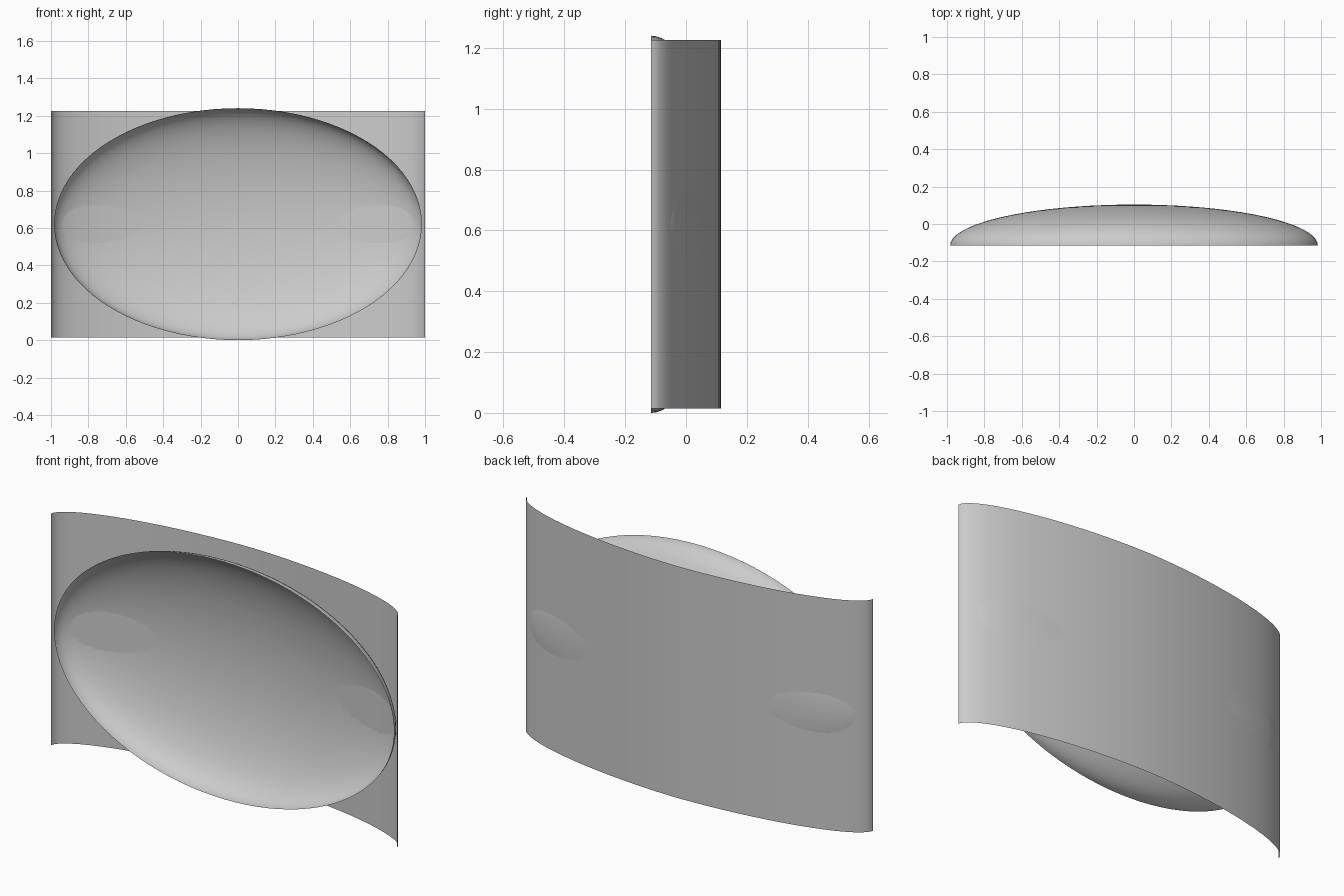
import bpy, bmesh, math

if "Cube" in bpy.data.objects:
    bpy.data.objects.remove(bpy.data.objects["Cube"])

grey = bpy.data.materials.new("plain grey")
grey.diffuse_color = (0.6, 0.6, 0.6, 1)
grey.use_nodes = True
grey.node_tree.nodes["Principled BSDF"].inputs["Base Color"].default_value = grey.diffuse_color

FRONT = -0.115      # plane of the rim and the panel ends
MID_Z = 0.62


def finish(name, bm, angle):
    bmesh.ops.recalc_face_normals(bm, faces=bm.faces)
    # open shells: make the convex back (+y) the outside
    if sum(f.normal.y * f.calc_area() for f in bm.faces) < 0:
        bmesh.ops.reverse_faces(bm, faces=bm.faces)
    mesh = bpy.data.meshes.new(name)
    bm.to_mesh(mesh)
    bm.free()
    mesh.materials.append(grey)
    ob = bpy.data.objects.new(name, mesh)
    bpy.context.collection.objects.link(ob)
    bpy.context.view_layer.objects.active = ob
    ob.select_set(True)
    bpy.ops.object.shade_smooth_by_angle(angle=math.radians(angle))
    ob.select_set(False)


# curved back panel: thin upright sheet bent along a flattened arc
bm = bmesh.new()
steps, power = 36, 2 / 1.77
previous = None
for i in range(steps + 1):
    a = math.pi * i / steps
    c, s = math.cos(a), max(0.0, math.sin(a))
    x = math.copysign(abs(c) ** power, c)
    y = FRONT + 0.23 * s ** power
    pair = [bm.verts.new((x, y, z)) for z in (0.015, 1.226)]
    if previous:
        bm.faces.new((previous[0], pair[0], pair[1], previous[1]))
    previous = pair
finish("curved_panel", bm, 40)

# oval dish: half an ellipsoid, open to the front
bm = bmesh.new()
around, rings = 96, 20
loops = []
for j in range(rings):
    b = math.pi / 2 * j / rings
    r, y = math.cos(b), FRONT + 0.219 * math.sin(b)
    loops.append([bm.verts.new((0.983 * r * math.cos(t), y, MID_Z + 0.62 * r * math.sin(t)))
                  for t in (2 * math.pi * k / around for k in range(around))])
pole = bm.verts.new((0, FRONT + 0.219, MID_Z))
for k in range(around):
    n = (k + 1) % around
    for low, high in zip(loops, loops[1:]):
        bm.faces.new((low[k], low[n], high[n], high[k]))
    bm.faces.new((loops[-1][k], loops[-1][n], pole))
finish("oval_dish", bm, 60)
